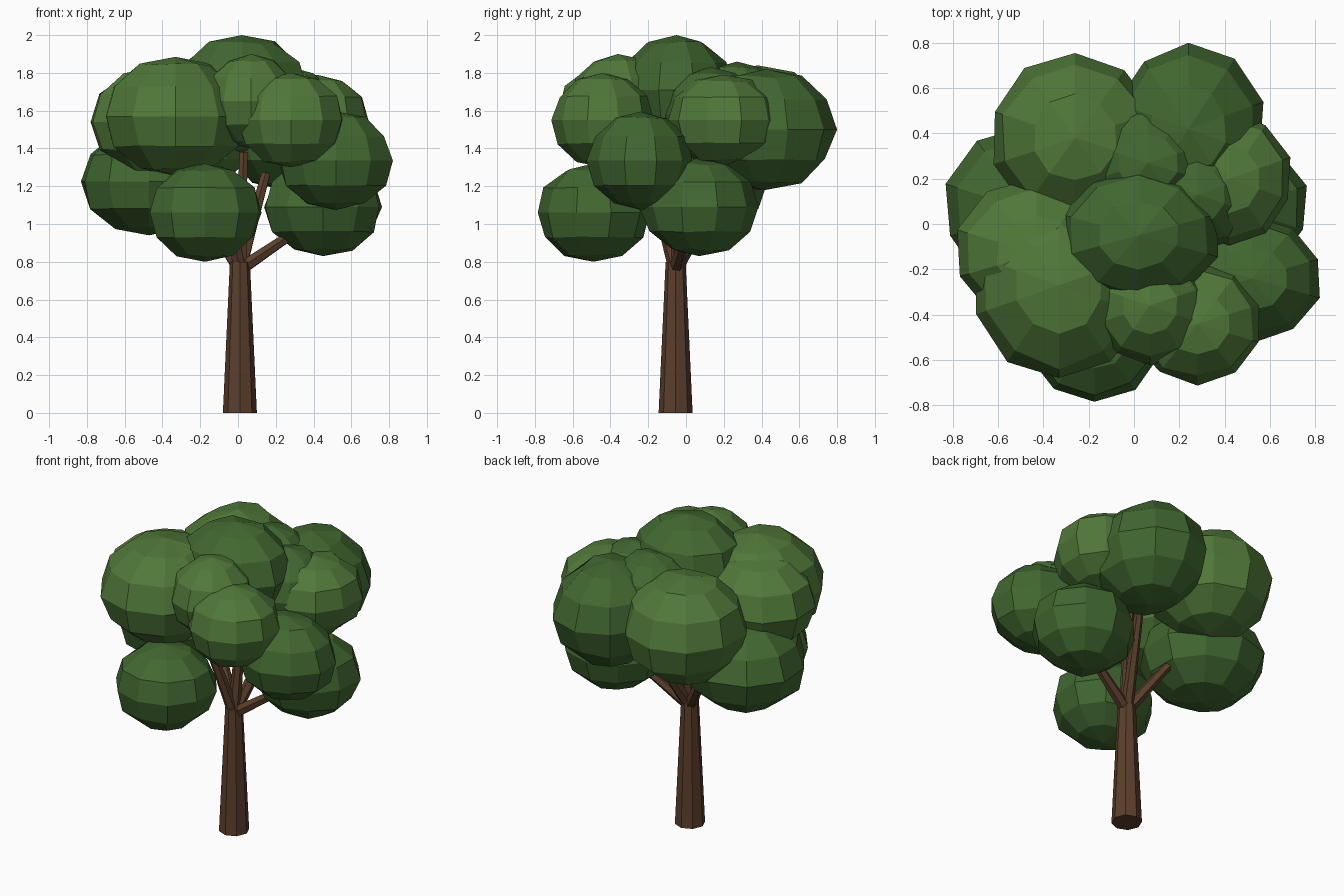
import bpy, bmesh, math, random
from mathutils import Vector, Matrix

if "Cube" in bpy.data.objects:
    bpy.data.objects.remove(bpy.data.objects["Cube"])

random.seed(4)


def material(name, rgb):
    m = bpy.data.materials.new(name)
    m.diffuse_color = (*rgb, 1)
    m.use_nodes = True
    m.node_tree.nodes["Principled BSDF"].inputs["Base Color"].default_value = m.diffuse_color
    return m


BARK = material("bark", (0.105, 0.050, 0.025))
LIGHT = material("leaf_light", (0.080, 0.190, 0.041))
DARK = material("leaf_dark", (0.053, 0.138, 0.030))


def finish(name, bm, mat):
    mesh = bpy.data.meshes.new(name)
    bm.to_mesh(mesh)
    bm.free()
    mesh.materials.append(mat)
    ob = bpy.data.objects.new(name, mesh)
    bpy.context.collection.objects.link(ob)


def limb(name, a, b, r1, r2, sides):
    """Tapered faceted cylinder from a to b."""
    a, b = Vector(a), Vector(b)
    d = b - a
    rot = Vector((0, 0, 1)).rotation_difference(d).to_matrix().to_4x4()
    bm = bmesh.new()
    bmesh.ops.create_cone(bm, cap_ends=True, segments=sides, radius1=r1, radius2=r2,
                          depth=d.length, matrix=Matrix.Translation((a + b) / 2) @ rot)
    finish(name, bm, BARK)


def clump(name, centre, radii, mat):
    """Flattened ten-sided leaf ball with slightly uneven corners."""
    bm = bmesh.new()
    bmesh.ops.create_uvsphere(bm, u_segments=10, v_segments=6, radius=1)
    for v in bm.verts:
        k = 1 + random.uniform(-0.03, 0.03) if abs(v.co.z) < 0.99 else 1
        v.co = Vector(centre) + Vector(c * r * k for c, r in zip(v.co, radii))
    finish(name, bm, mat)


# Trunk
limb("trunk", (0.01, -0.055, 0), (0.01, -0.055, 0.80), 0.09, 0.053, 8)

# Branches fanning out from the top of the trunk
fork = (0.01, -0.055, 0.76)
tips = {
    "centre": (0.03, 0.0, 1.38),
    "right": (0.38, 0.02, 1.01),
    "back_right": (0.17, 0.27, 1.35),
    "back_left": (-0.25, 0.13, 1.17),
    "front_left": (-0.10, -0.20, 1.30),
}
for key, tip in tips.items():
    limb("branch_" + key, fork, tip, 0.038, 0.024, 6)

# Leaf clumps: centre, radii, colour
clumps = {
    "front_left": ((-0.33, -0.27, 1.57), (0.39, 0.42, 0.315), LIGHT),
    "front_right": ((0.28, -0.44, 1.55), (0.29, 0.27, 0.25), LIGHT),
    "right": ((0.52, -0.24, 1.335), (0.315, 0.28, 0.26), DARK),
    "low_right": ((0.45, 0.07, 1.09), (0.32, 0.31, 0.26), DARK),
    "low_front": ((-0.175, -0.49, 1.06), (0.31, 0.30, 0.26), DARK),
    "low_left": ((-0.47, 0.06, 1.225), (0.37, 0.37, 0.285), DARK),
    "left": ((-0.43, -0.13, 1.54), (0.36, 0.33, 0.29), LIGHT),
    "back_left": ((-0.26, 0.38, 1.51), (0.38, 0.38, 0.33), LIGHT),
    "back_right": ((0.24, 0.42, 1.50), (0.34, 0.375, 0.32), DARK),
    "upper_right": ((0.42, 0.20, 1.55), (0.28, 0.30, 0.24), LIGHT),
    "inner_right": ((0.28, 0.13, 1.58), (0.25, 0.26, 0.25), DARK),
    "upper_front": ((0.07, -0.36, 1.65), (0.25, 0.26, 0.25), LIGHT),
    "upper_back": ((0.06, 0.27, 1.61), (0.27, 0.26, 0.25), DARK),
    "top": ((0.02, -0.05, 1.71), (0.36, 0.30, 0.29), DARK),
}
for key, (centre, radii, mat) in clumps.items():
    clump("leaves_" + key, centre, radii, mat)
